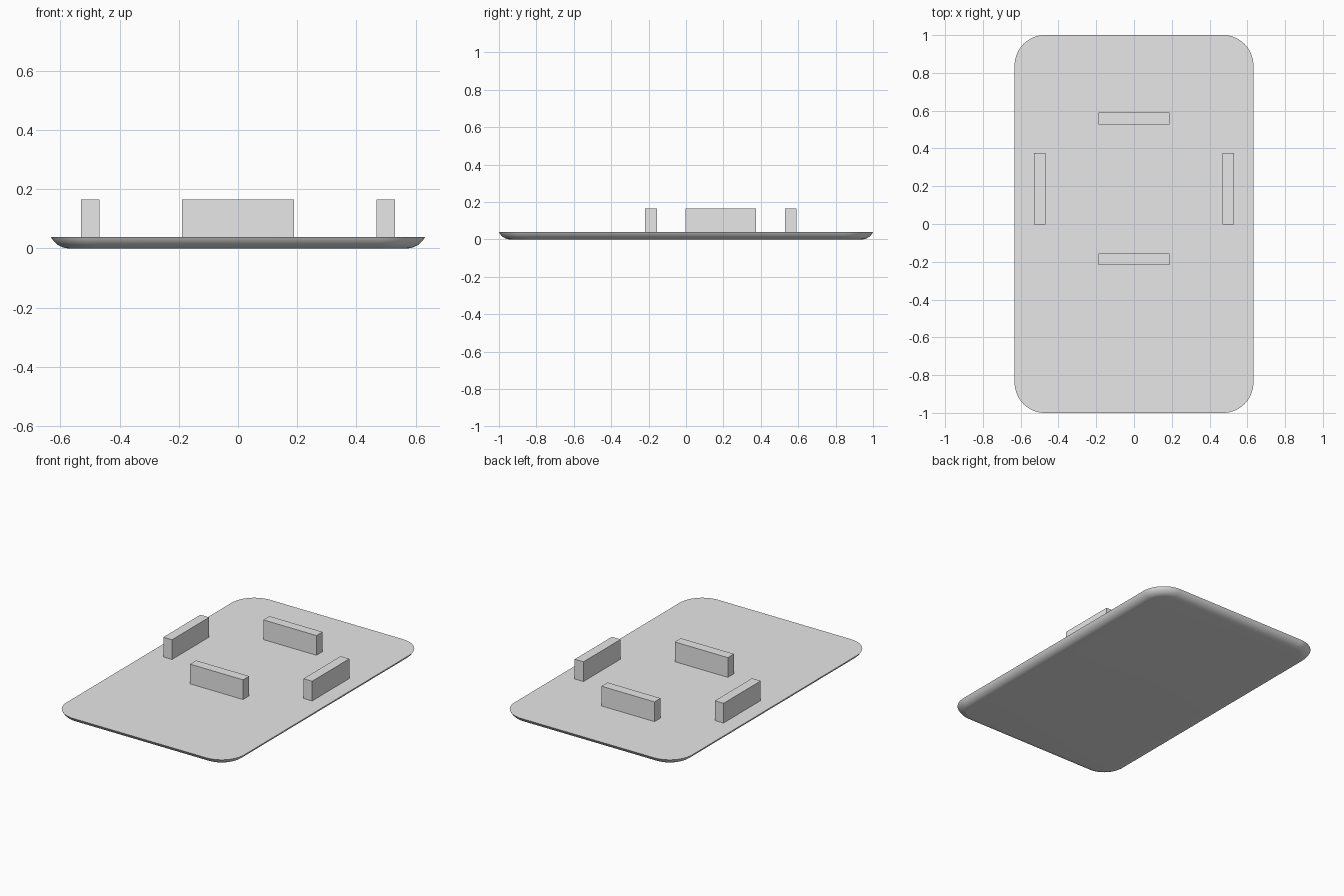
import bpy
import bmesh
from math import sin, cos, pi, acos

cube = bpy.data.objects.get("Cube")
if cube:
    bpy.data.objects.remove(cube, do_unlink=True)

HALF_W, HALF_L, THICK = 0.632, 1.0, 0.039
CORNER, RIM_INSET = 0.16, 0.062

grey = bpy.data.materials.new("light grey")
grey.use_nodes = True
grey.diffuse_color = (0.8, 0.8, 0.8, 1)
grey.node_tree.nodes["Principled BSDF"].inputs["Base Color"].default_value = (0.8, 0.8, 0.8, 1)


def add_object(name, bm):
    bmesh.ops.recalc_face_normals(bm, faces=bm.faces)
    mesh = bpy.data.meshes.new(name)
    bm.to_mesh(mesh)
    bm.free()
    mesh.materials.append(grey)
    obj = bpy.data.objects.new(name, mesh)
    bpy.context.collection.objects.link(obj)
    return obj


def rounded_ring(bm, inset, z, steps=16):
    """Rounded rectangle outline, shrunk evenly by inset."""
    ring = []
    r = CORNER - inset
    for q, (sx, sy) in enumerate([(1, 1), (-1, 1), (-1, -1), (1, -1)]):
        for i in range(steps + 1):
            a = (q + i / steps) * pi / 2
            ring.append(bm.verts.new((sx * (HALF_W - CORNER) + r * cos(a),
                                      sy * (HALF_L - CORNER) + r * sin(a), z)))
    return ring


def block(name, x, y, size_x, size_y, bottom, top):
    bm = bmesh.new()
    bmesh.ops.create_cube(bm, size=1)
    bmesh.ops.scale(bm, vec=(size_x, size_y, top - bottom), verts=bm.verts)
    bmesh.ops.translate(bm, vec=(x, y, (top + bottom) / 2), verts=bm.verts)
    return add_object(name, bm)


# Base plate: flat top, rim rolling under along a circular arc
bm = bmesh.new()
radius = (RIM_INSET ** 2 + THICK ** 2) / (2 * THICK)
sweep = acos((radius - THICK) / radius)
rings = []
for i in range(9):
    a = sweep * i / 8
    rings.append(rounded_ring(bm, RIM_INSET - radius * sin(a), radius * (1 - cos(a))))
for low, high in zip(rings, rings[1:]):
    for i in range(len(low)):
        j = (i + 1) % len(low)
        bm.faces.new((low[i], low[j], high[j], high[i]))
bm.faces.new(rings[0])
bm.faces.new(rings[-1])
plate = add_object("base_plate", bm)
bpy.ops.object.select_all(action="DESELECT")
plate.select_set(True)
bpy.context.view_layer.objects.active = plate
bpy.ops.object.shade_smooth_by_angle(angle=pi / 6)

# Four upright blocks around an off-centre square
MID_Y, LONG, THIN, TOP = 0.186, 0.378, 0.062, 0.166
for side, s in (("left", 1), ("right", -1)):
    block(side + "_block", s * 0.499, MID_Y, THIN, LONG, THICK, TOP)
for side, s in (("back", 1), ("front", -1)):
    block(side + "_block", 0, MID_Y + s * 0.373, LONG, THIN, THICK, TOP)
